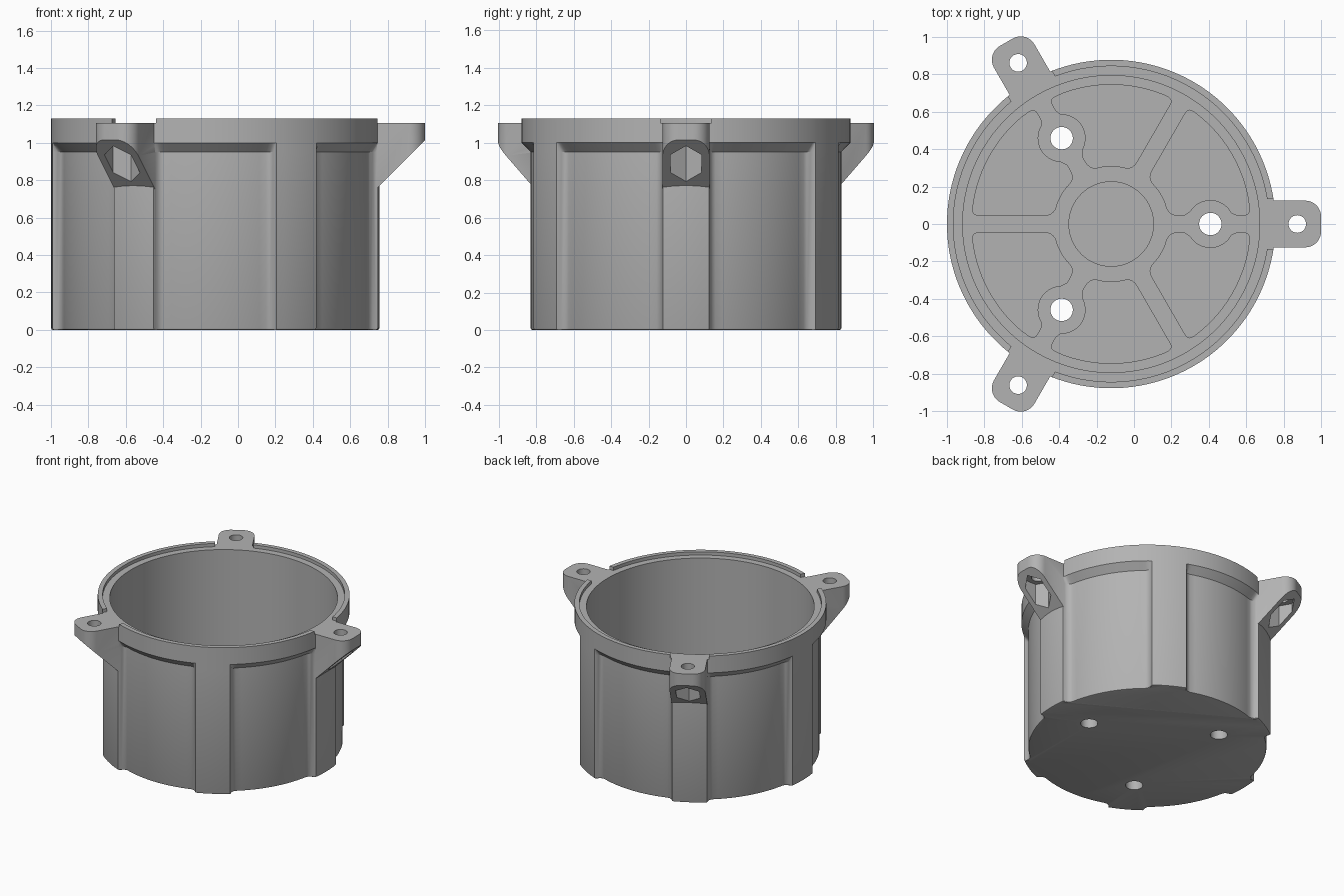
import bpy, bmesh
from math import sin, cos, asin, radians, degrees, pi
from mathutils import Vector, Matrix

if "Cube" in bpy.data.objects:
    bpy.data.objects.remove(bpy.data.objects["Cube"])

CX = -0.122                     # axis of the round body
R_OUT, R_BODY, R_IN, R_LIP = 0.878, 0.83, 0.794, 0.844
Z_TOP, Z_LEDGE, Z_FLOOR, Z_POCKET = 1.13, 1.105, 0.09, 0.05
LUG_R, LUG_W = 1.122, 0.125

grey = bpy.data.materials.new("warm grey plastic")
grey.diffuse_color = (0.45, 0.45, 0.45, 1)
grey.use_nodes = True
grey.node_tree.nodes["Principled BSDF"].inputs["Base Color"].default_value = grey.diffuse_color


def polar(r, deg):
    return (r * cos(radians(deg)), r * sin(radians(deg)))


def make_object(name, bm, deg=0):
    bmesh.ops.recalc_face_normals(bm, faces=bm.faces)
    bm.transform(Matrix.Translation((CX, 0, 0)) @ Matrix.Rotation(radians(deg), 4, 'Z'))
    me = bpy.data.meshes.new(name)
    bm.to_mesh(me)
    bm.free()
    me.materials.append(grey)
    ob = bpy.data.objects.new(name, me)
    bpy.context.collection.objects.link(ob)
    return ob


def loft(name, rings, deg=0):
    """Closed solid through rings of equal point count."""
    bm = bmesh.new()
    loops = [[bm.verts.new(p) for p in ring] for ring in rings]
    n = len(loops[0])
    for a, b in zip(loops, loops[1:]):
        for i in range(n):
            j = (i + 1) % n
            bm.faces.new((a[i], a[j], b[j], b[i]))
    bm.faces.new(loops[0][::-1])
    bm.faces.new(loops[-1])
    return make_object(name, bm, deg)


def prism(name, pts, z0, z1, deg=0):
    return loft(name, [[(x, y, z) for x, y in pts] for z in (z0, z1)], deg)


def circle(x, r, n=32):
    return [(x + r * cos(2 * pi * i / n), r * sin(2 * pi * i / n)) for i in range(n)]


def combine(target, tool, op):
    m = target.modifiers.new(tool.name, 'BOOLEAN')
    m.operation, m.solver, m.object = op, 'EXACT', tool
    bpy.context.view_layer.objects.active = target
    bpy.ops.object.modifier_apply(modifier=m.name)
    bpy.data.objects.remove(tool)


def rounded(pts):
    """Points (x, y, radius): corners with a radius are softened."""
    out = []
    for i, (x, y, r) in enumerate(pts):
        p = Vector((x, y))
        if not r:
            out.append((x, y))
            continue
        a = Vector(pts[i - 1][:2]) - p
        b = Vector(pts[(i + 1) % len(pts)][:2]) - p
        a = p + a.normalized() * min(r, a.length * 0.9)
        b = p + b.normalized() * min(r, b.length * 0.9)
        for k in range(6):
            t = k / 5
            out.append(tuple(a * (1 - t) ** 2 + p * 2 * t * (1 - t) + b * t * t))
    return out


# Round body: ribbed outline with filleted rib flanks, repeated six times
flank = [(degrees(asin(w / r)), r) for w, r in
         ((0.122, 0.878), (0.125, 0.868), (0.129, 0.852), (0.14, 0.837), (0.157, R_BODY))]
half = [(2.7, R_OUT), (5.4, R_OUT)] + flank
sector = [(-a, r) for a, r in reversed(half)] + [(0, R_OUT)] + half
sector += [(13.5 + 3 * i, R_BODY) for i in range(12)]
outline = [(a + 60 * k, r) for k in range(6) for a, r in sector]


def ribbed(z, inset=0):
    return [polar(r - inset, a) + (z,) for a, r in outline]


def plain(r, z):
    return [polar(r, a) + (z,) for a, _ in outline]


housing = loft("housing", [
    ribbed(0, 0.01), ribbed(0.003, 0.003), ribbed(0.01), ribbed(0.95),
    plain(R_OUT, 1.0), plain(R_OUT, Z_TOP), plain(R_LIP, Z_TOP),
    plain(R_LIP, Z_LEDGE), plain(R_IN, Z_LEDGE), plain(R_IN, Z_FLOOR)])

# Mounting lugs: rounded plan, sloping underside
c = 0.085
tip = [(LUG_R - c + c * cos(radians(a)), LUG_W - c + c * sin(radians(a)))
       for a in range(0, 91, 10)]
plan = [(0.812, -LUG_W)] + [(x, -y) for x, y in reversed(tip)] + tip + [(0.812, LUG_W)]
hexagon = circle(0.995, 0.095, 6)
gap = [(0.80, -0.135), (1.3, -0.135), (1.3, 0.135), (0.80, 0.135)]

# Floor pocket between a bossed spoke and a plain spoke
pocket = [(0.742, 0.047, 0.035), (0.672, 0.047, 0)]
pocket += [(0.53 + 0.128 * cos(radians(a)), 0.128 * sin(radians(a)), 0)
           for a in range(28, 153, 8)]
pocket += [(0.39, 0.047, 0), (0.306, 0.047, 0.05)]
pocket += [polar(0.31, a) + (0,) for a in range(20, 43, 4)]
pocket += [polar(0.31, 51.3) + (0.05,), polar(0.745, 56.4) + (0.035,)]
pocket += [polar(0.745, a) + (0,) for a in range(52, 7, -3)]
pocket = rounded(pocket)
mirrored = [(x, -y) for x, y in pocket]

for deg in (0, 120, 240):
    lug = loft("lug", [[(x, y, x - 0.107) for x, y in plan],
                       [(x, y, Z_LEDGE) for x, y in plan]], deg)
    combine(housing, lug, 'UNION')
    # lip gap, nut recess, bolt hole, floor hole, floor pockets
    for name, pts, z0, z1 in (
            ("lip_gap", gap, Z_LEDGE, 1.3),
            ("nut_recess", hexagon, 0.6, 1.0),
            ("bolt_hole", circle(0.995, 0.047), 0.95, 1.3),
            ("floor_hole", circle(0.53, 0.06), -0.2, 0.3),
            ("floor_pocket", pocket, Z_POCKET, 0.3),
            ("floor_pocket_mirrored", mirrored, Z_POCKET, 0.3)):
        combine(housing, prism(name, pts, z0, z1, deg), 'DIFFERENCE')

# Round recess in the middle of the floor
combine(housing, prism("centre_recess", circle(0, 0.226, 64), Z_POCKET, 0.3), 'DIFFERENCE')

bpy.ops.object.select_all(action='DESELECT')
housing.select_set(True)
bpy.context.view_layer.objects.active = housing
bpy.ops.object.shade_smooth_by_angle(angle=radians(28))
